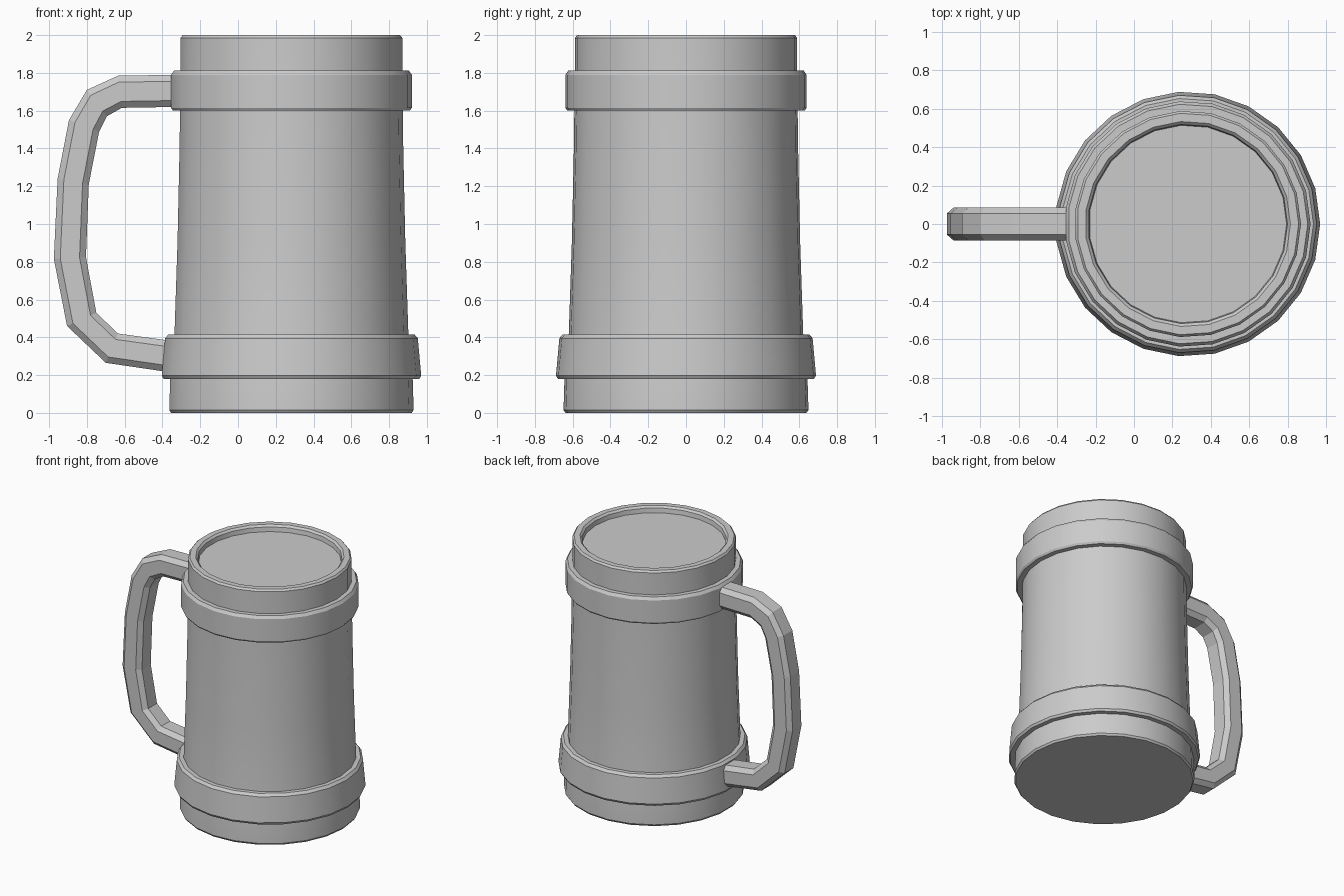
import bpy, bmesh, math
from mathutils import Vector

if "Cube" in bpy.data.objects:
    bpy.data.objects.remove(bpy.data.objects["Cube"])

CX, SIDES = 0.28, 23  # mug axis and number of sides


def finish(name, bm, smooth):
    bmesh.ops.recalc_face_normals(bm, faces=bm.faces)
    me = bpy.data.meshes.new(name)
    bm.to_mesh(me)
    bm.free()
    ob = bpy.data.objects.new(name, me)
    bpy.context.collection.objects.link(ob)
    if smooth:
        bpy.ops.object.select_all(action='DESELECT')
        ob.select_set(True)
        bpy.context.view_layer.objects.active = ob
        bpy.ops.object.shade_smooth_by_angle(angle=math.radians(30))
    return ob


def bridge(bm, a, b):
    n = len(a)
    for i in range(n):
        j = (i + 1) % n
        bm.faces.new((a[i], a[j], b[j], b[i]))


def lathe(name, profile, ring=False):
    """Revolve (radius, z) points; a ring closes on itself, otherwise ends are capped."""
    bm = bmesh.new()
    loops = []
    for r, z in profile:
        angles = [2 * math.pi * i / SIDES for i in range(SIDES)]
        loops.append([bm.verts.new((CX + r * math.cos(a), r * math.sin(a), z)) for a in angles])
    for a, b in zip(loops, loops[1:]):
        bridge(bm, a, b)
    if ring:
        bridge(bm, loops[-1], loops[0])
    else:
        bm.faces.new(loops[0])
        bm.faces.new(loops[-1])
    return finish(name, bm, True)


# Mug wall: flared foot, slim top, rounded rim, recess down to the drink level
lathe("mug_body", [(0.64, 0), (0.65, 0.015), (0.645, 0.18), (0.622, 0.42), (0.606, 0.9),
                   (0.595, 1.4), (0.59, 1.8), (0.59, 1.985), (0.578, 2.0),
                   (0.535, 2.0), (0.52, 1.985), (0.515, 1.95)])

# Raised hoops
lathe("upper_band", [(0.57, 1.6), (0.63, 1.6), (0.64, 1.615), (0.64, 1.79),
                     (0.625, 1.812), (0.57, 1.812)], ring=True)
lathe("lower_band", [(0.6, 0.18), (0.68, 0.18), (0.69, 0.197), (0.672, 0.395),
                     (0.655, 0.415), (0.6, 0.415)], ring=True)

# Handle: matching outer and inner outlines (x, z), chamfered section between them
outer = [(-0.32, 1.79), (-0.635, 1.785), (-0.80, 1.71), (-0.895, 1.55), (-0.955, 1.24),
         (-0.975, 0.815), (-0.905, 0.46), (-0.70, 0.265), (-0.34, 0.212)]
inner = [(-0.32, 1.62), (-0.615, 1.615), (-0.695, 1.57), (-0.735, 1.49), (-0.79, 1.21),
         (-0.805, 0.825), (-0.75, 0.53), (-0.635, 0.42), (-0.34, 0.38)]
half = [(0, 0.055), (0.2, 0.085), (0.8, 0.085), (1, 0.055)]
section = half + [(t, -y) for t, y in reversed(half)]

bm = bmesh.new()
loops = []
for (ox, oz), (ix, iz) in zip(outer, inner):
    o, n = Vector((ox, 0, oz)), Vector((ix, 0, iz))
    loops.append([bm.verts.new(o.lerp(n, t) + Vector((0, y, 0))) for t, y in section])
for a, b in zip(loops, loops[1:]):
    bridge(bm, a, b)
bm.faces.new(loops[0])
bm.faces.new(loops[-1])
finish("handle", bm, False)
